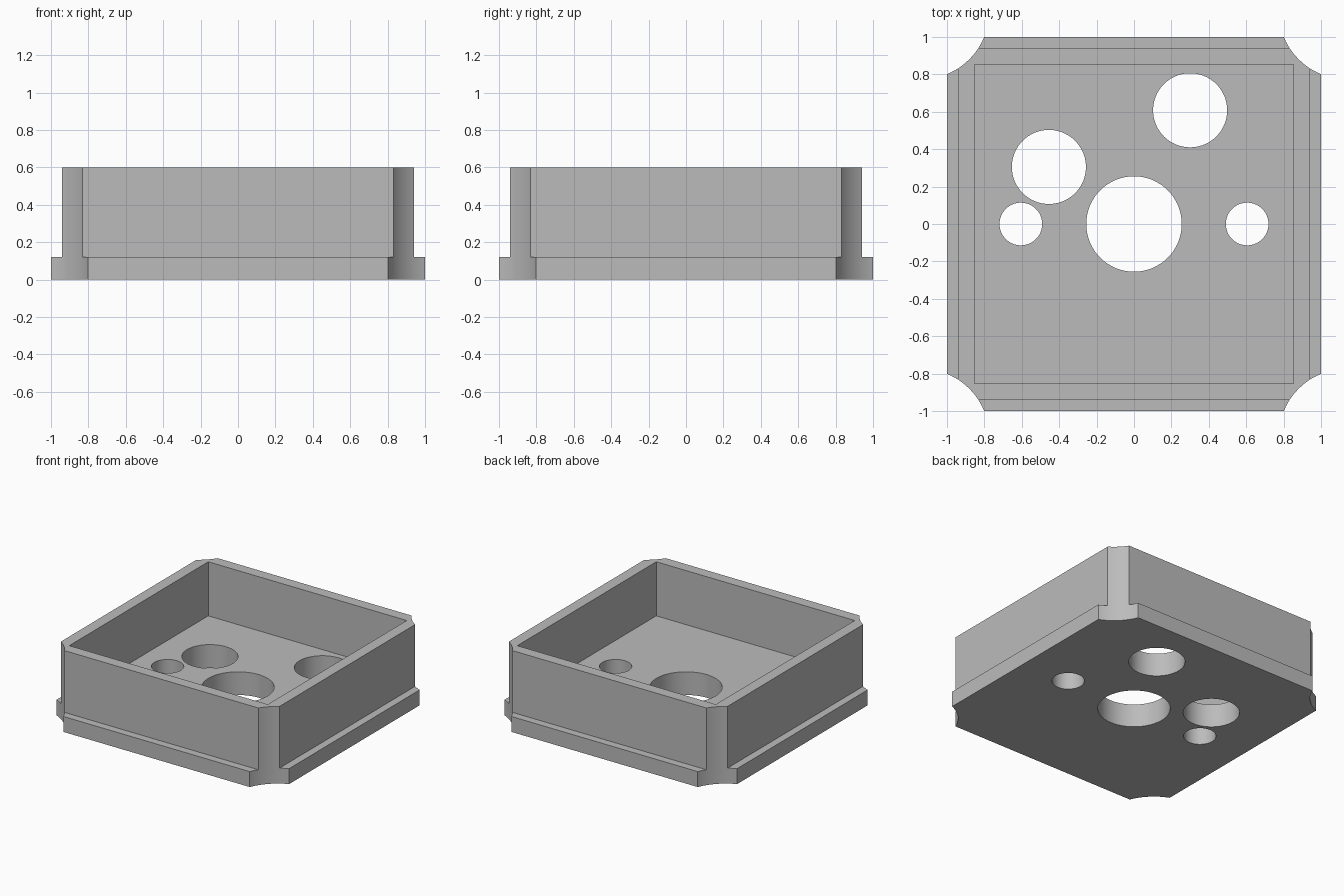
import bpy

if "Cube" in bpy.data.objects:
    bpy.data.objects.remove(bpy.data.objects["Cube"], do_unlink=True)

grey = bpy.data.materials.new("plain_grey")
grey.use_nodes = True
colour = (0.5, 0.5, 0.5, 1)
grey.diffuse_color = colour
grey.node_tree.nodes["Principled BSDF"].inputs["Base Color"].default_value = colour

HEIGHT, LEDGE, FLOOR = 0.6, 0.12, 0.18


def box(name, half, z0, z1):
    bpy.ops.mesh.primitive_cube_add(size=1, location=(0, 0, (z0 + z1) / 2))
    ob = bpy.context.object
    ob.name = name
    ob.scale = (2 * half, 2 * half, z1 - z0)
    bpy.ops.object.transform_apply(location=True, rotation=False, scale=True)
    ob.data.materials.append(grey)
    return ob


def cylinder(name, x, y, radius):
    bpy.ops.mesh.primitive_cylinder_add(vertices=96, radius=radius, depth=2, location=(x, y, 0.3))
    ob = bpy.context.object
    ob.name = name
    ob.data.materials.append(grey)
    return ob


def combine(target, tool, operation):
    mod = target.modifiers.new(operation.lower(), "BOOLEAN")
    mod.operation, mod.object, mod.solver = operation, tool, "EXACT"
    bpy.context.view_layer.objects.active = target
    bpy.ops.object.modifier_apply(modifier=mod.name)
    bpy.data.objects.remove(tool, do_unlink=True)


# Base flange with the walled tray standing on it
housing = box("housing", 1.0, 0, LEDGE)
combine(housing, box("wall_block", 0.94, LEDGE / 2, HEIGHT), "UNION")

# Open cavity above the floor
combine(housing, box("cavity_cutter", 0.853, FLOOR, 1), "DIFFERENCE")

# Concave corner scallops
for sx in (-1, 1):
    for sy in (-1, 1):
        combine(housing, cylinder("corner_cutter", 1.14 * sx, 1.14 * sy, 0.367), "DIFFERENCE")

# Round holes through the floor: x, y, radius
holes = [(0, 0, 0.255), (-0.455, 0.305, 0.198), (0.3, 0.608, 0.198),
         (-0.605, 0, 0.114), (0.605, 0, 0.114)]
for x, y, radius in holes:
    combine(housing, cylinder("hole_cutter", x, y, radius), "DIFFERENCE")

# Smooth curved walls, crisp edges
bpy.ops.object.select_all(action="DESELECT")
housing.select_set(True)
bpy.context.view_layer.objects.active = housing
bpy.ops.object.shade_smooth_by_angle(angle=0.5)
